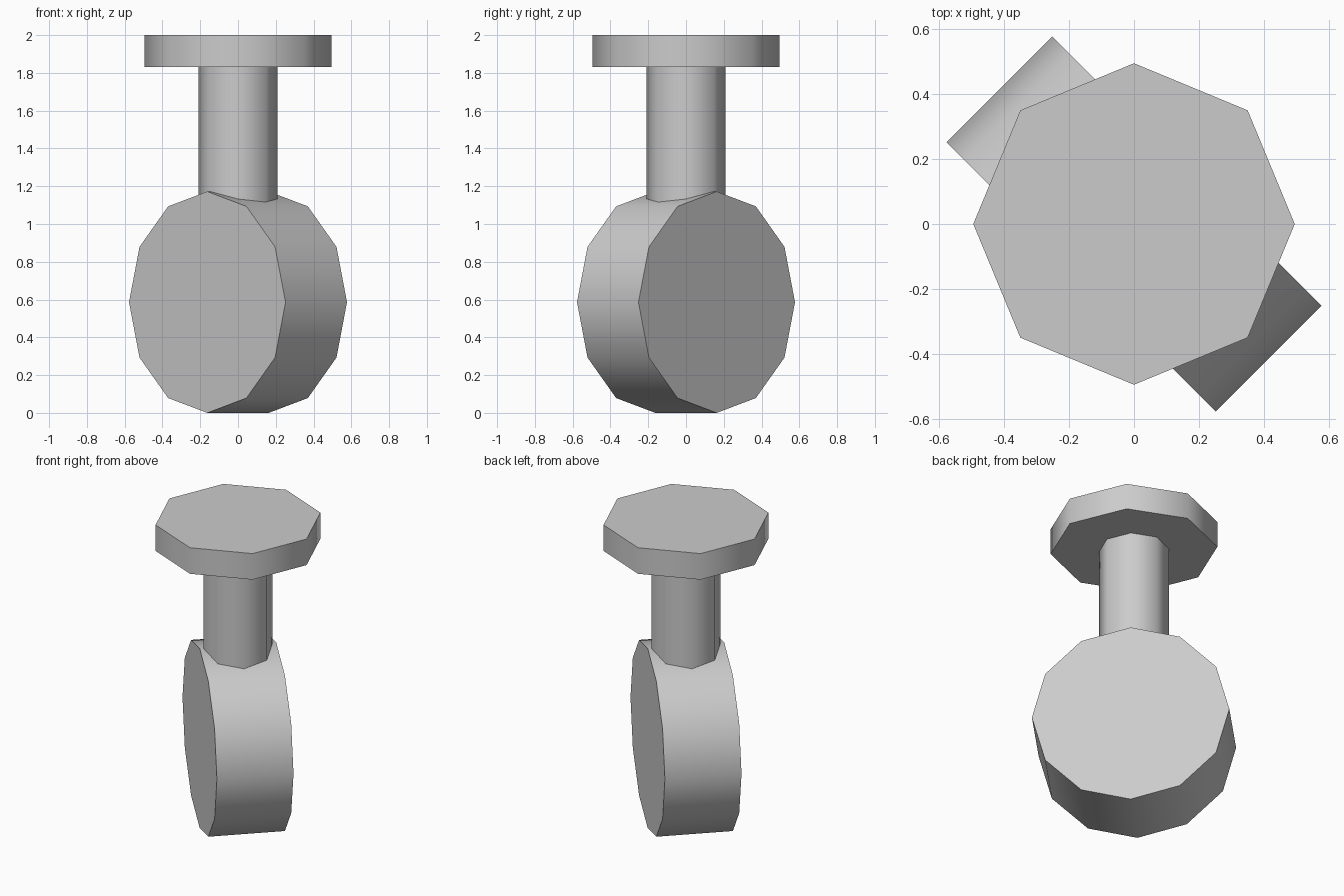
import bpy
import math

if "Cube" in bpy.data.objects:
    bpy.data.objects.remove(bpy.data.objects["Cube"])

grey = bpy.data.materials.new("plain_grey")
grey.diffuse_color = (0.6, 0.6, 0.6, 1.0)
grey.use_nodes = True
grey.node_tree.nodes["Principled BSDF"].inputs["Base Color"].default_value = grey.diffuse_color


def cylinder(name, sides, radius, depth, z, rotation=(0, 0, 0)):
    """Low-poly cylinder with smooth sides and sharp cap edges."""
    bpy.ops.mesh.primitive_cylinder_add(
        vertices=sides, radius=radius, depth=depth,
        location=(0, 0, z), rotation=rotation)
    obj = bpy.context.object
    obj.name = name
    obj.data.materials.append(grey)
    bpy.ops.object.shade_smooth_by_angle(angle=math.radians(60))
    return obj


# Twelve-sided wheel, turned 45 degrees to the front
cylinder("wheel", 12, 0.586, 0.46, 0.586,
         (math.pi / 2, 0, -math.pi / 4))

# Eight-sided stem, its lower end sunk into the wheel
stem_bottom, plate_bottom, top = 1.04, 1.83, 2.0
cylinder("stem", 8, 0.208, plate_bottom - stem_bottom,
         (plate_bottom + stem_bottom) / 2)

# Eight-sided mounting plate on top
cylinder("top_plate", 8, 0.495, top - plate_bottom,
         (top + plate_bottom) / 2)
